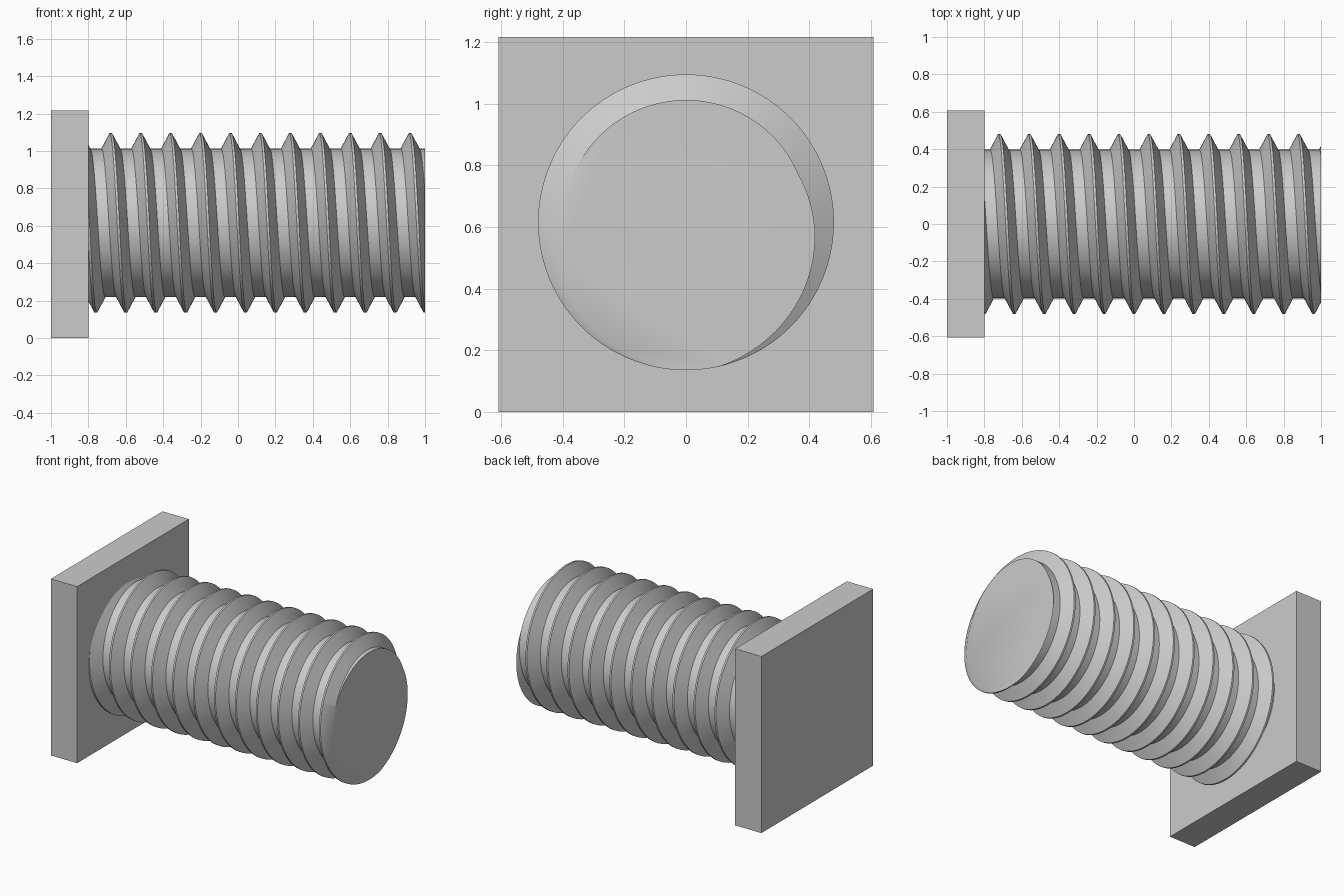
import bpy, bmesh, math

cube = bpy.data.objects.get("Cube")
if cube:
    bpy.data.objects.remove(cube, do_unlink=True)

grey = bpy.data.materials.new("plain grey")
grey.use_nodes = True
colour = (0.6, 0.6, 0.6, 1)
grey.diffuse_color = colour
grey.node_tree.nodes["Principled BSDF"].inputs["Base Color"].default_value = colour


def finish(bm, name):
    bmesh.ops.recalc_face_normals(bm, faces=bm.faces[:])
    mesh = bpy.data.meshes.new(name)
    bm.to_mesh(mesh)
    bm.free()
    mesh.materials.append(grey)
    obj = bpy.data.objects.new(name, mesh)
    bpy.context.collection.objects.link(obj)
    return obj


# Square head plate
HEIGHT = 1.216
bm = bmesh.new()
bmesh.ops.create_cube(bm, size=1)
for v in bm.verts:
    v.co = (v.co.x * 0.2 - 0.9, v.co.y * HEIGHT, (v.co.z + 0.5) * HEIGHT)
finish(bm, "head_plate")

# Threaded shaft: one helical profile, trimmed flat at both ends
START, END = -0.8, 1.0
AXIS_Z = 0.615
ROOT, CREST = 0.397, 0.48
PITCH, PHASE = 0.16, -0.68
HALF_BASE, HALF_TIP = 0.05, 0.006
STEPS = 128


def radius(x, crest_x):
    """Radius at x beside the nearest crest."""
    d = abs((x - crest_x + PITCH / 2) % PITCH - PITCH / 2)
    t = (HALF_BASE - d) / (HALF_BASE - HALF_TIP)
    return ROOT + (CREST - ROOT) * min(1, max(0, t))


bm = bmesh.new()
columns = []
for i in range(STEPS + 1):
    turn = i / STEPS
    a = 2 * math.pi * turn
    crest_x = PHASE + PITCH * turn
    column = []
    for k in range(-3, 14):
        for offset in (-HALF_BASE, -HALF_TIP, HALF_TIP, HALF_BASE):
            x = min(END, max(START, crest_x + k * PITCH + offset))
            r = radius(x, crest_x)
            column.append(bm.verts.new((x, -r * math.sin(a), AXIS_Z + r * math.cos(a))))
    columns.append(column)
for c, d in zip(columns, columns[1:]):
    for j in range(len(c) - 1):
        bm.faces.new((c[j], c[j + 1], d[j + 1], d[j]))
bmesh.ops.remove_doubles(bm, verts=bm.verts[:], dist=0.0002)

# Flat shaft ends
rim = [e for e in bm.edges if e.is_boundary]
bmesh.ops.holes_fill(bm, edges=rim, sides=0)
shaft = finish(bm, "threaded_shaft")

bpy.ops.object.select_all(action="DESELECT")
shaft.select_set(True)
bpy.context.view_layer.objects.active = shaft
bpy.ops.object.shade_smooth_by_angle(angle=math.radians(30))
